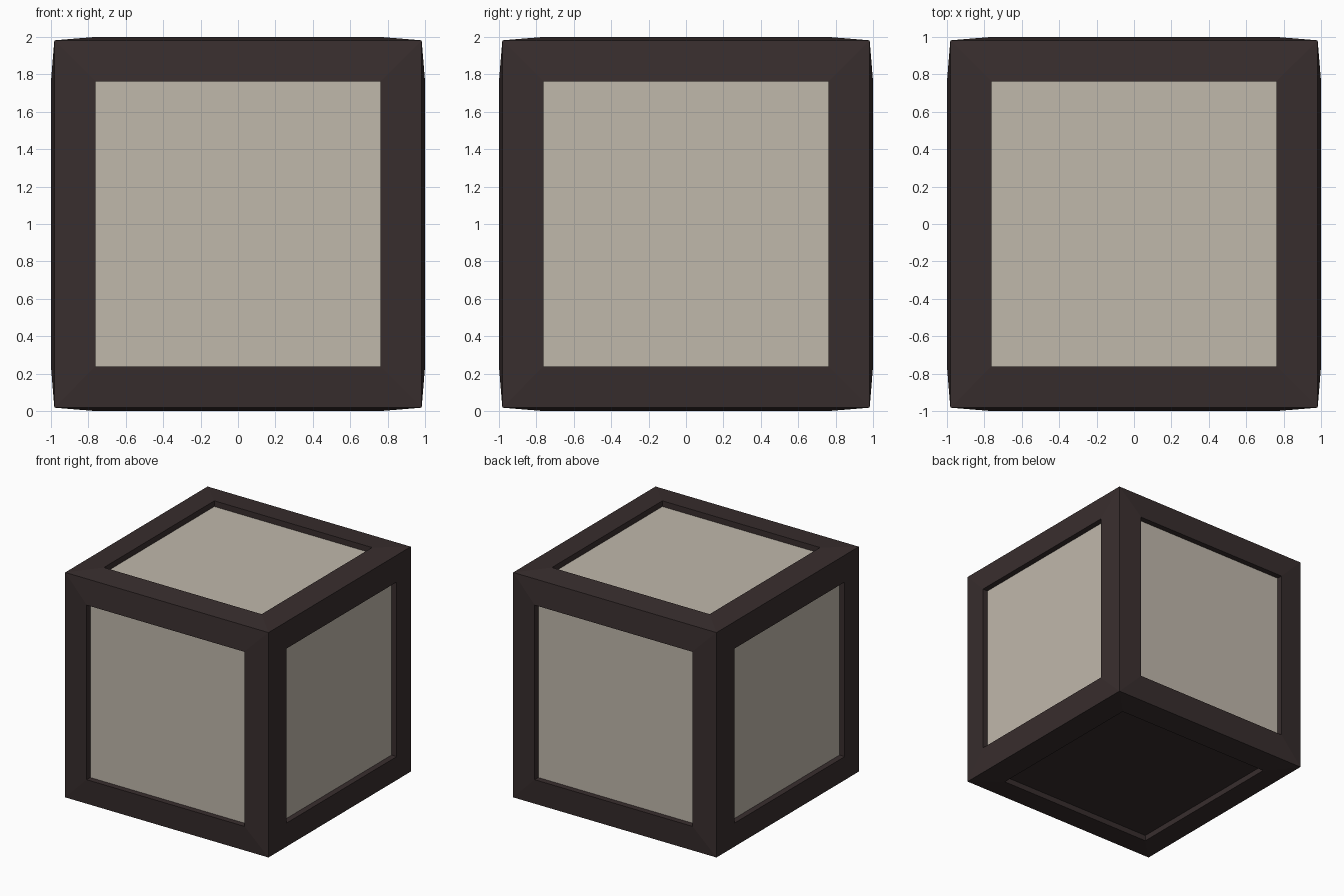
import bpy, bmesh
from mathutils import Matrix

if "Cube" in bpy.data.objects:
    bpy.data.objects.remove(bpy.data.objects["Cube"])


def material(name, rgb):
    m = bpy.data.materials.new(name)
    m.diffuse_color = (*rgb, 1)
    m.use_nodes = True
    m.node_tree.nodes["Principled BSDF"].inputs["Base Color"].default_value = m.diffuse_color
    return m


dark = material("dark brown", (0.040, 0.027, 0.027))
beige = material("warm beige", (0.53, 0.48, 0.41))

# Crate body: a cube whose six sides bulge slightly towards a recessed panel
bm = bmesh.new()
bmesh.ops.create_cube(bm, size=1.964, matrix=Matrix.Translation((0, 0, 1)))
sides = bm.faces[:]
# Frame border, rising from the cube edge to the panel opening
bmesh.ops.inset_individual(bm, faces=sides, thickness=0.22, depth=0.018, use_even_offset=True)
# Straight walls down to each panel
for f in sides:
    n = f.normal.copy()
    panel = bmesh.ops.extrude_discrete_faces(bm, faces=[f])["faces"][0]
    bmesh.ops.translate(bm, verts=panel.verts[:], vec=-0.05 * n)
    # The underside panel is dark like the frame
    panel.material_index = 0 if n.z < -0.5 else 1

bmesh.ops.recalc_face_normals(bm, faces=bm.faces[:])
mesh = bpy.data.meshes.new("panelled_cube")
bm.to_mesh(mesh)
bm.free()
mesh.materials.append(dark)
mesh.materials.append(beige)
cube = bpy.data.objects.new("panelled_cube", mesh)
bpy.context.collection.objects.link(cube)
